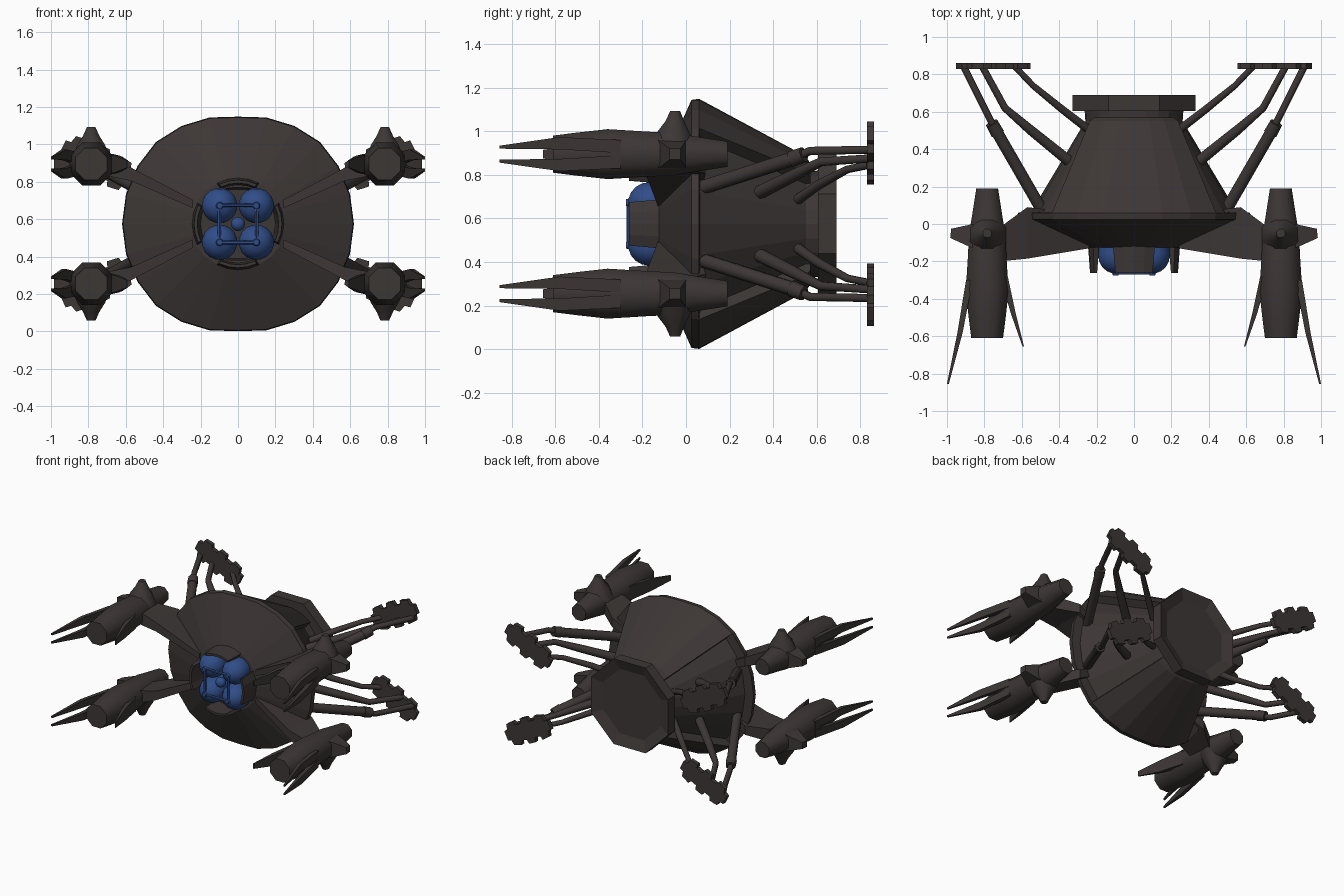
import bpy, bmesh, math
from mathutils import Vector, Matrix

if "Cube" in bpy.data.objects:
    bpy.data.objects.remove(bpy.data.objects["Cube"])

CZ = 0.575  # height of the hull axis


def material(name, rgb):
    m = bpy.data.materials.new(name)
    m.diffuse_color = (*rgb, 1)
    m.use_nodes = True
    m.node_tree.nodes["Principled BSDF"].inputs["Base Color"].default_value = m.diffuse_color
    return m


GREY = material("dark warm grey", (0.046, 0.038, 0.036))
BLUE = material("deep blue", (0.03, 0.075, 0.25))


def finish(name, bm, mat=GREY, sx=1, sz=1, smooth=None):
    """Mirror about the hull axis, lift to the axis height, make an object."""
    bmesh.ops.transform(bm, matrix=Matrix.Translation((0, 0, CZ)) @ Matrix.Diagonal((sx, 1, sz, 1)), verts=bm.verts)
    bmesh.ops.recalc_face_normals(bm, faces=bm.faces)
    me = bpy.data.meshes.new(name)
    bm.to_mesh(me)
    bm.free()
    me.materials.append(mat)
    ob = bpy.data.objects.new(name, me)
    bpy.context.collection.objects.link(ob)
    if smooth:
        bpy.ops.object.select_all(action='DESELECT')
        ob.select_set(True)
        bpy.context.view_layer.objects.active = ob
        bpy.ops.object.shade_smooth_by_angle(angle=math.radians(smooth))


def quad(name, build, mat=GREY, smooth=None):
    """Four copies, mirrored left-right and up-down."""
    for sx, h in ((1, "right"), (-1, "left")):
        for sz, v in ((1, "upper"), (-1, "lower")):
            bm = bmesh.new()
            build(bm)
            finish(f"{v}_{h}_{name}", bm, mat, sx, sz, smooth)


def loft(bm, rings):
    vs = [[bm.verts.new(p) for p in r] for r in rings]
    n = len(vs[0])
    for a, b in zip(vs, vs[1:]):
        for i in range(n):
            j = (i + 1) % n
            bm.faces.new((a[i], a[j], b[j], b[i]))
    bm.faces.new(vs[0])
    bm.faces.new(vs[-1][::-1])


def tube(bm, pts, n=8):
    """pts: (x, y, z, radius) along a path."""
    P = [Vector(p[:3]) for p in pts]
    rings = []
    for i, p in enumerate(P):
        t = (P[min(i + 1, len(P) - 1)] - P[max(i - 1, 0)]).normalized()
        ref = Vector((0, 0, 1)) if abs(t.z) < 0.9 else Vector((0, 1, 0))
        u = t.cross(ref).normalized()
        w = t.cross(u)
        rings.append([p + pts[i][3] * (u * math.cos(a) + w * math.sin(a))
                      for a in (2 * math.pi * (k + .5) / n for k in range(n))])
    loft(bm, rings)


def polar(r, y, deg):
    """Hull cross-section: round at the sides, slightly flattened top and bottom."""
    a = math.radians(deg)
    off = abs((deg + 90) % 180 - 90)
    k = 1 - 0.075 * max(0, (off - 45) / 45)
    return (r * k * math.cos(a), y, r * k * math.sin(a))


# hull core with front cone, rim and recessed rear cone
bm = bmesh.new()
core = [(-.06, .2), (-.125, .21), (-.125, .25), (.025, .615), (.06, .62),
        (.065, .55), (.55, .26), (.62, .265)]
loft(bm, [[polar(r, y, d) for d in range(0, 360, 15)] for y, r in core])
finish("hull_core", bm)

# raised rear armour wedges, top and bottom
for nm, start in (("top", 45), ("bottom", 225)):
    bm = bmesh.new()
    sec = [(.03, .5), (.03, .615), (.06, .62), (.55, .335), (.57, .30), (.57, .22)]
    loft(bm, [[polar(r, y, d) for y, r in sec] for d in range(start, start + 91, 15)])
    finish(nm + "_armour_wedge", bm)

# octagonal rear plate with a dished back face
bm = bmesh.new()
loft(bm, [[(r * math.cos(math.radians(d + 22.5)), y, r * math.sin(math.radians(d + 22.5)))
           for d in range(0, 360, 45)] for y, r in ((.605, .357), (.69, .357), (.66, .27))])
finish("rear_octagon_plate", bm)

# four curved guards round the front cluster
for nm, mid in (("right", 0), ("top", 90), ("left", 180), ("bottom", 270)):
    bm = bmesh.new()
    rings = []
    for k in range(-2, 3):
        ring = []
        for r, y, w in ((.205, -.06, 14), (.25, -.06, 14), (.235, -.262, 12.5), (.218, -.262, 12.5)):
            a = math.radians(mid + k * w)
            ring.append((r * math.cos(a), y, r * math.sin(a)))
        rings.append(ring)
    loft(bm, rings)
    finish(nm + "_front_guard", bm)


# blue domes with nubs
def dome(bm):
    prof = [(-.06, .09), (-.16, .095)] + [(-.17 - .095 * math.sin(a), .095 * math.cos(a))
                                          for a in (math.radians(d) for d in (0, 20, 40, 60, 78))]
    prof += [(-.266, .018), (-.276, .015)]
    tube(bm, [(.098, y, .098, r) for y, r in prof], 16)


quad("dome", dome, BLUE, 35)

bm = bmesh.new()
bmesh.ops.create_uvsphere(bm, u_segments=12, v_segments=8, radius=.038,
                          matrix=Matrix.Translation((0, -.21, 0)))
finish("centre_bead", bm, BLUE, smooth=40)
bm = bmesh.new()
s, y = .1, -.262
for x0, z0, x1, z1 in ((-s, s, s, s), (s, s, s, -s), (s, -s, -s, -s), (-s, -s, -s, s)):
    tube(bm, [(x0, y, z0, .01), (x1, y, z1, .01)], 6)
finish("dome_link_frame", bm, BLUE)

GX, GZ = .785, .32  # gun axis


# gun pods
def pod(bm):
    tube(bm, [(GX, y, GZ, r) for y, r in ((.19, .063), (.03, .09), (-.05, .105), (-.18, .112),
                                          (-.36, .124), (-.5, .107), (-.61, .092))], 8)


quad("gun_pod", pod, smooth=50)


# stubby knobs on the pod, vertical and outward
def knobs(bm):
    tube(bm, [(GX, -.06, GZ + .03, .11), (GX, -.055, GZ + .1, .08), (GX, -.05, GZ + .15, .047),
              (GX, -.05, GZ + .197, .025)], 8)
    tube(bm, [(GX + .03, -.07, GZ, .105), (GX + .1, -.06, GZ, .08), (GX + .195, -.05, GZ, .035)], 4)


quad("pod_knobs", knobs, smooth=50)


def box_ring(x, y, z, hx, hz):
    return [(x + a * hx, y, z + b * hz) for a, b in ((-1, -1), (1, -1), (1, 1), (-1, 1))]


# long forked outer blade and short inner blade
def blades(bm):
    for s in (1, -1):
        loft(bm, [box_ring(.88, -.3, GZ + s * .035, .018, .03),
                  box_ring(.93, -.58, GZ + s * .05, .014, .028),
                  box_ring(.995, -.855, GZ + s * .032, .005, .007)])
    loft(bm, [box_ring(.695, -.28, GZ, .02, .055), box_ring(.645, -.48, GZ, .013, .045),
              box_ring(.592, -.655, GZ, .004, .02)])


quad("pod_blades", blades)


# wing-shaped struts from hull to pods
def strut(bm):
    loft(bm, [[(x, y0, z - h), (x, y1, z - h), (x, y1, z + h), (x, y0, z + h)]
              for x, y0, y1, z, h in ((.24, .05, -.13, .105, .022), (.57, .09, -.185, .265, .035),
                                      (.72, -.02, -.2, .31, .05))])


quad("pod_strut", strut)


# toothed foot plates, tilted outward
def foot(bm):
    half = [(.205, .035), (.175, .04), (.165, .08), (.10, .09), (.09, .062), (.04, .062), (.03, .095),
            (-.03, .095), (-.04, .062), (-.09, .062), (-.10, .09), (-.165, .08), (-.175, .04), (-.205, .035)]
    c, s = math.cos(math.radians(26)), math.sin(math.radians(26))
    pts = half + [(-u, -v) for u, v in half]
    loft(bm, [[(.752 + u * c - v * s, y, .325 + u * s + v * c) for u, v in pts] for y in (.83, .862)])


quad("rear_foot", foot)


# three bent pipes to each foot
def pipes(bm):
    tube(bm, [(.49, .07, .165, .034), (.735, .495, .3, .034)])
    tube(bm, [(.73, .485, .297, .039), (.76, .54, .318, .036)])
    tube(bm, [(.74, .505, .305, .02), (.775, .57, .335, .02), (.91, .84, .34, .02)])
    tube(bm, [(.34, .33, .14, .032), (.55, .5, .225, .028), (.69, .62, .285, .021), (.81, .84, .30, .02)])
    tube(bm, [(.25, .51, .11, .024), (.38, .61, .18, .022), (.54, .74, .25, .018), (.635, .84, .27, .018)])


quad("foot_pipes", pipes, smooth=50)
